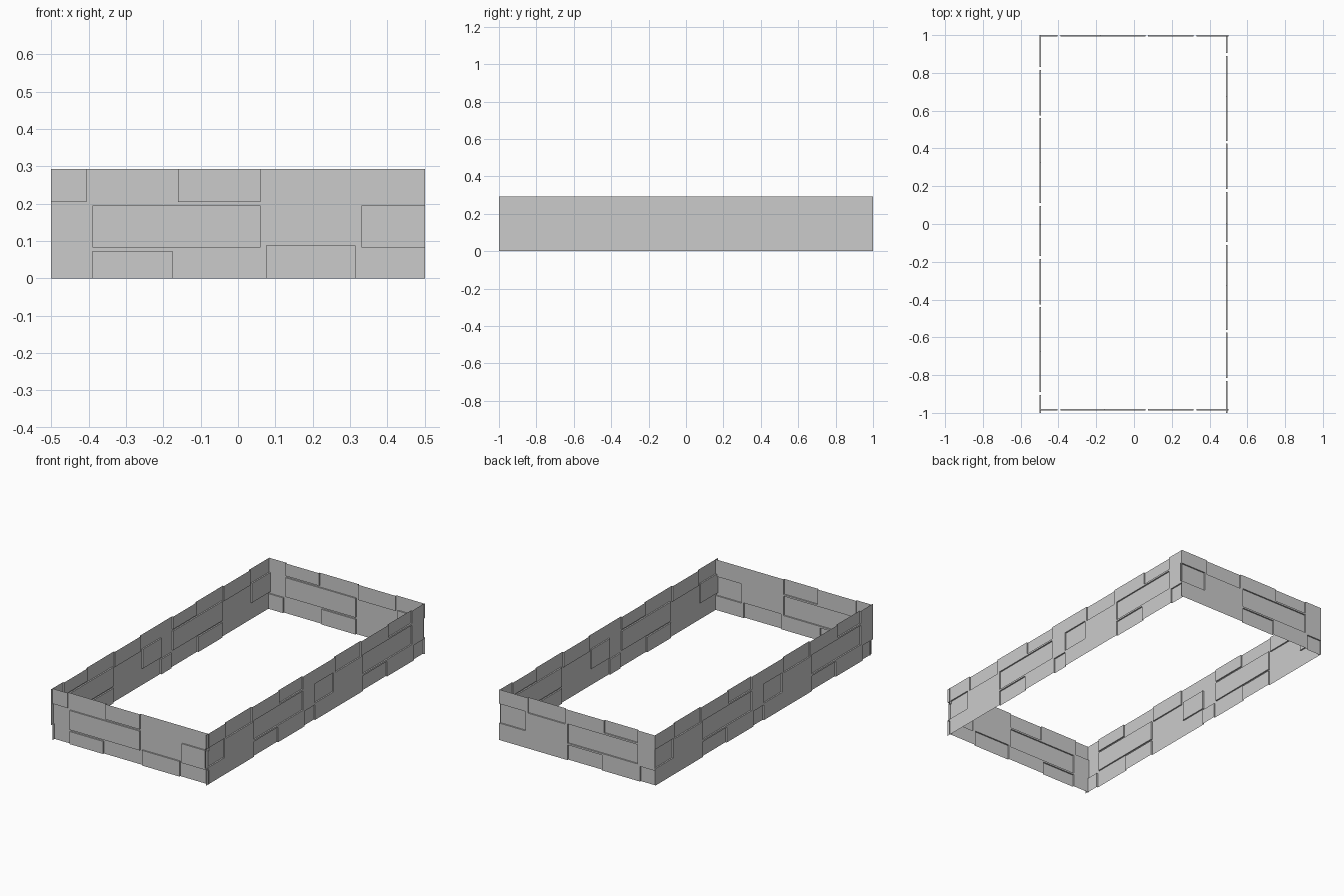
import bpy, bmesh
from mathutils import Vector

if "Cube" in bpy.data.objects:
    bpy.data.objects.remove(bpy.data.objects["Cube"])

H = 0.293      # wall height
DEPTH = 0.008  # step between stones and wall face

# Stone panels of one wall tile: (u0, u1, z0, z1), tile is 1 unit long
STONES = [
    (0.44, 0.66, 0, 0.088), (0.905, 1.0, 0, 0.088),
    (0.44, 0.89, 0.098, 0.21), (0.0, 0.17, 0.098, 0.21),
    (0.185, 0.425, 0.205, H), (0.675, 0.89, 0.22, H),
]


def make_wall(name, tiles, start, along, bump, flip=False):
    """One stepped sheet; 'along' is its direction, 'bump' moves the stones."""
    stones = [(a + t, b + t, H - d if flip else c, H - c if flip else d)
              for t in range(tiles) for a, b, c, d in STONES]
    us = sorted({0, tiles, *[round(v, 4) for s in stones for v in s[:2]]})
    zs = sorted({0, H, *[round(v, 4) for s in stones for v in s[2:]]})
    start, along, bump = Vector(start), Vector(along), Vector(bump) * DEPTH
    bm = bmesh.new()

    def level(i, j):
        u, z = (us[i] + us[i + 1]) / 2, (zs[j] + zs[j + 1]) / 2
        return int(any(a < u < b and c < z < d for a, b, c, d in stones))

    def quad(*pts):
        bm.faces.new([bm.verts.new(start + along * u + bump * k + Vector((0, 0, z)))
                      for u, z, k in pts])

    nu, nz = len(us) - 1, len(zs) - 1
    for i in range(nu):
        for j in range(nz):
            u0, u1, z0, z1, k = us[i], us[i + 1], zs[j], zs[j + 1], level(i, j)
            quad((u0, z0, k), (u1, z0, k), (u1, z1, k), (u0, z1, k))
            # Narrow sides where the depth changes
            if i + 1 < nu and level(i + 1, j) != k:
                quad((u1, z0, k), (u1, z0, 1 - k), (u1, z1, 1 - k), (u1, z1, k))
            if j + 1 < nz and level(i, j + 1) != k:
                quad((u0, z1, k), (u1, z1, k), (u1, z1, 1 - k), (u0, z1, 1 - k))
    bmesh.ops.remove_doubles(bm, verts=bm.verts, dist=1e-4)
    bmesh.ops.recalc_face_normals(bm, faces=bm.faces)
    # Face the sheet outward
    out = Vector((along.y, -along.x, 0))
    if sum((f.normal.dot(out) * f.calc_area() for f in bm.faces)) < 0:
        bmesh.ops.reverse_faces(bm, faces=bm.faces)
    bmesh.ops.dissolve_limit(bm, angle_limit=0.01, verts=bm.verts, edges=bm.edges)
    mesh = bpy.data.meshes.new(name)
    bm.to_mesh(mesh)
    bm.free()
    bpy.context.collection.objects.link(bpy.data.objects.new(name, mesh))


# Long side walls
make_wall("right_wall", 2, (0.495, -1, 0), (0, 1, 0), (-1, 0, 0))
make_wall("left_wall", 2, (-0.5, 1, 0), (0, -1, 0), (1, 0, 0))
# Short end walls, the front one is upside down
make_wall("back_wall", 1, (0.5, 1, 0), (-1, 0, 0), (0, -1, 0))
make_wall("front_wall", 1, (0.5, -0.979, 0), (-1, 0, 0), (0, -1, 0), flip=True)
# Front sheet faces -y
bpy.data.objects["front_wall"].data.flip_normals()
